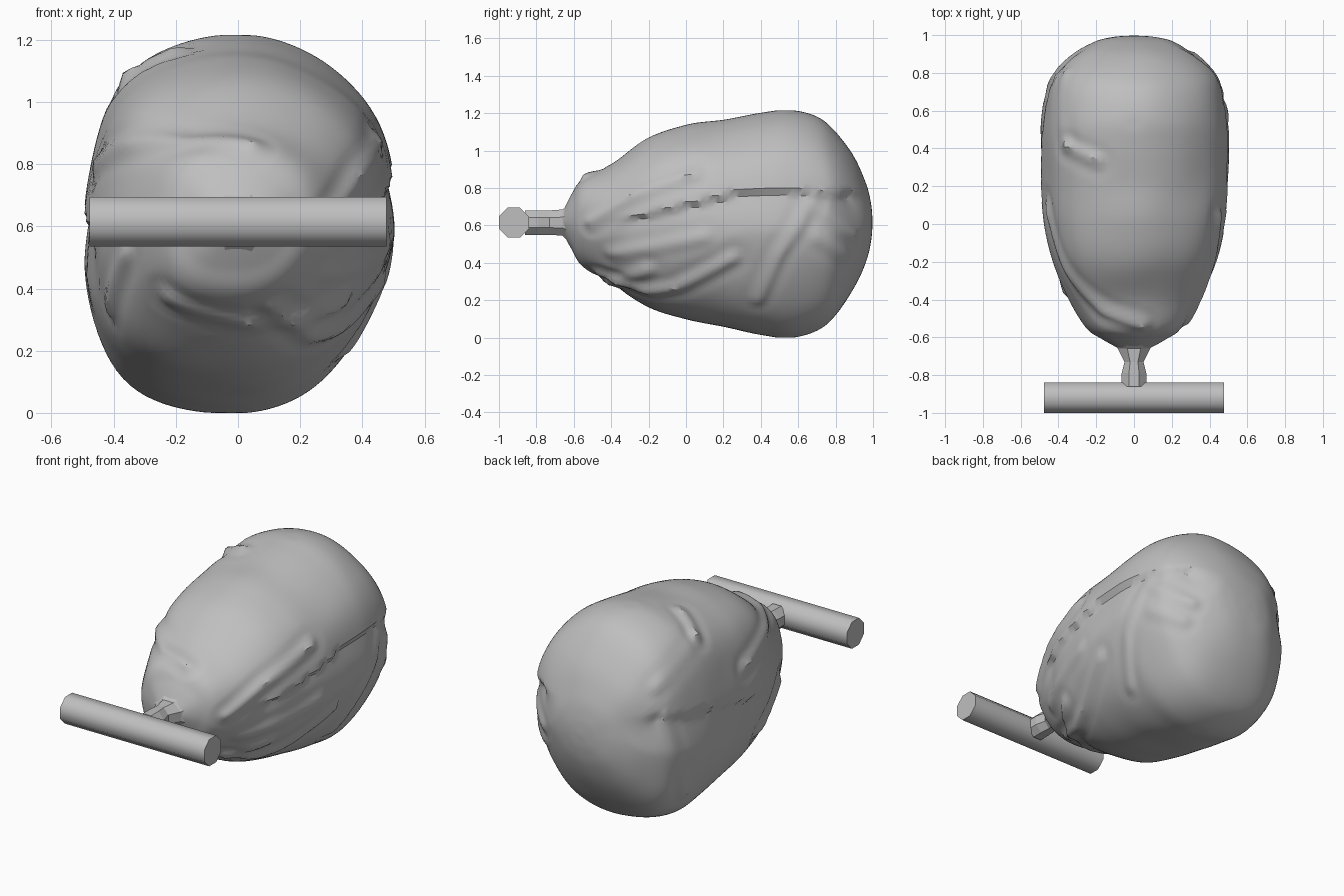
import bpy, bmesh, math
from mathutils import Vector, noise

if "Cube" in bpy.data.objects:
    bpy.data.objects.remove(bpy.data.objects["Cube"])

grey = bpy.data.materials.new("plain grey")
grey.use_nodes = True
grey.diffuse_color = (0.52, 0.52, 0.52, 1)
grey.node_tree.nodes["Principled BSDF"].inputs["Base Color"].default_value = (0.52, 0.52, 0.52, 1)


def loft(name, rings, smooth):
    """Skin a list of equal vertex rings and close both ends."""
    bm = bmesh.new()
    loops = [[bm.verts.new(p) for p in ring] for ring in rings]
    n = len(loops[0])
    for a, b in zip(loops, loops[1:]):
        for i in range(n):
            j = (i + 1) % n
            bm.faces.new((a[i], a[j], b[j], b[i]))
    bm.faces.new(loops[0])
    bm.faces.new(loops[-1])
    bmesh.ops.recalc_face_normals(bm, faces=bm.faces)
    mesh = bpy.data.meshes.new(name)
    bm.to_mesh(mesh)
    bm.free()
    mesh.materials.append(grey)
    obj = bpy.data.objects.new(name, mesh)
    bpy.context.collection.objects.link(obj)
    if smooth:
        mesh.shade_smooth()
        mesh.set_sharp_from_angle(angle=math.radians(smooth))


# Sack outline: y, top, bottom, half width
STATIONS = [Vector(s) for s in (
    (-.66, .67, .56, .08), (-.61, .77, .47, .17), (-.55, .86, .38, .255),
    (-.4, .93, .29, .345), (-.2, 1.07, .16, .435), (0, 1.135, .10, .48),
    (.2, 1.165, .06, .5), (.4, 1.2, .02, .505), (.55, 1.215, 0, .5),
    (.7, 1.18, .04, .475), (.8, 1.1, .12, .435), (.9, .96, .27, .33),
    (.965, .82, .42, .21), (.99, .71, .52, .11), (.997, .63, .6, .02))]


def station(t):
    """Smoothly interpolated outline at index t."""
    i = min(int(t), len(STATIONS) - 2)
    u = t - i
    p = [STATIONS[max(0, min(len(STATIONS) - 1, i + k))] for k in (-1, 0, 1, 2)]
    return .5 * (2 * p[1] + (p[2] - p[0]) * u
                 + (2 * p[0] - 5 * p[1] + 4 * p[2] - p[3]) * u * u
                 + (3 * p[1] - p[0] - 3 * p[2] + p[3]) * u ** 3)


def index_at(y):
    for i, (a, b) in enumerate(zip(STATIONS, STATIONS[1:])):
        if y <= b[0]:
            return i + max(0, (y - a[0]) / (b[0] - a[0]))
    return len(STATIONS) - 1


def surface(t, deg):
    """Sack surface point, fuller or slacker at some angles."""
    y, top, low, half = station(t)
    k = 1
    for centre, gain in ((228, .1), (135, .06), (162, -.03), (32, .045), (328, -.035)):
        turn = (deg - centre + 180) % 360 - 180
        k += gain * math.exp(-(turn / 23) ** 2)
    a = math.radians(deg)
    return Vector((half * k * math.cos(a), y,
                   (top + low) / 2 + (top - low) / 2 * k * math.sin(a)))


# Cloth folds: height, then points of (y, degrees around the sack)
FOLDS = [
    (.016, (.7, 14), (.5, -15), (.38, -45)),
    (.02, (.05, 28), (-.3, 20), (-.5, 0)),
    (.022, (-.45, -70), (-.2, -55), (-.05, -45), (.25, -20)),
    (.012, (.7, -8), (.85, -25)),
    (.012, (.72, 8), (.9, -12)),
    (.012, (.1, -8), (-.25, -20), (-.4, -32)),
    (.022, (-.1, 212), (-.35, 195)),
    (.02, (.1, 160), (-.25, 145), (-.45, 120), (-.53, 80)),
    (.02, (-.45, 230), (-.4, 275), (-.3, 310), (-.2, 325)),
    (.02, (.33, 112), (.41, 132)),
    (.012, (.41, 132), (.8, 143)),
    (.015, (.8, 165), (.62, 215)),
]
# Overlapping cloth edges: depth of the step below, then points
LEDGES = [
    (.035, (.88, 25), (.7, 17), (.5, 17), (.3, 17), (0, 10), (-.3, 4)),
    (.03, (.82, 160), (.5, 171), (.05, 182)),
]


def trace(lines):
    return [(f[0], [surface(index_at(y), d) for y, d in f[1:]]) for f in lines]


folds, ledges = trace(FOLDS), trace(LEDGES)


def offset(p, path):
    """Shortest vector from a path to p."""
    best = []
    for a, b in zip(path, path[1:]):
        ab = b - a
        u = max(0, min(1, (p - a).dot(ab) / ab.length_squared))
        best.append(p - a - ab * u)
    return min(best, key=lambda v: v.length)


def relief(p):
    """Raised creases with shallow hollows, and stepped cloth edges."""
    total = 0
    for h, path in folds:
        u = offset(p, path).length / .038
        if u < 1:
            total += h * (1 - u)
        elif u < 2.5:
            total -= h * .25 * math.sin(math.pi * (u - 1) / 1.5)
    for h, path in ledges:
        gap = offset(p, path)
        d = gap.length + .001
        total -= h * max(0, -gap.z / d) * max(0, 1 - d / .22)
    return total


# Sack body
rings = []
STEPS, SIDES = 98, 120
for s in range(STEPS + 1):
    t = (len(STATIONS) - 1) * s / STEPS
    half = station(t)[3]
    fade = min(1, half / .3)
    ring = []
    for i in range(SIDES):
        p = surface(t, 360 * i / SIDES)
        out = (p - Vector((0, .2, .61))).normalized()
        p += out * fade * (relief(p) + .006 * noise.noise(p * 4))
        ring.append((p.x, min(1, p.y), max(0, min(1.215, p.z))))
    rings.append(ring)
loft("sack_body", rings, 35)


def octagon(place, rx, rz):
    """Eight points with flats on the axes."""
    return [place(rx * math.cos(a) / math.cos(math.pi / 8),
                  rz * math.sin(a) / math.cos(math.pi / 8))
            for a in (math.pi * (i + .5) / 4 for i in range(8))]


# Gathered neck between sack and handle
neck = [(-.62, .12, .11), (-.66, .085, .07), (-.73, .05, .065),
        (-.79, .065, .066), (-.86, .065, .066)]
loft("neck", [octagon(lambda u, v, y=y: (u, y, .615 + v), rx, rz)
              for y, rx, rz in neck], 0)

# Crossbar handle
loft("crossbar_handle", [octagon(lambda u, v, x=x: (x, -.92 + u, .615 + v), .08, .08)
                         for x in (-.477, .477)], 50)
